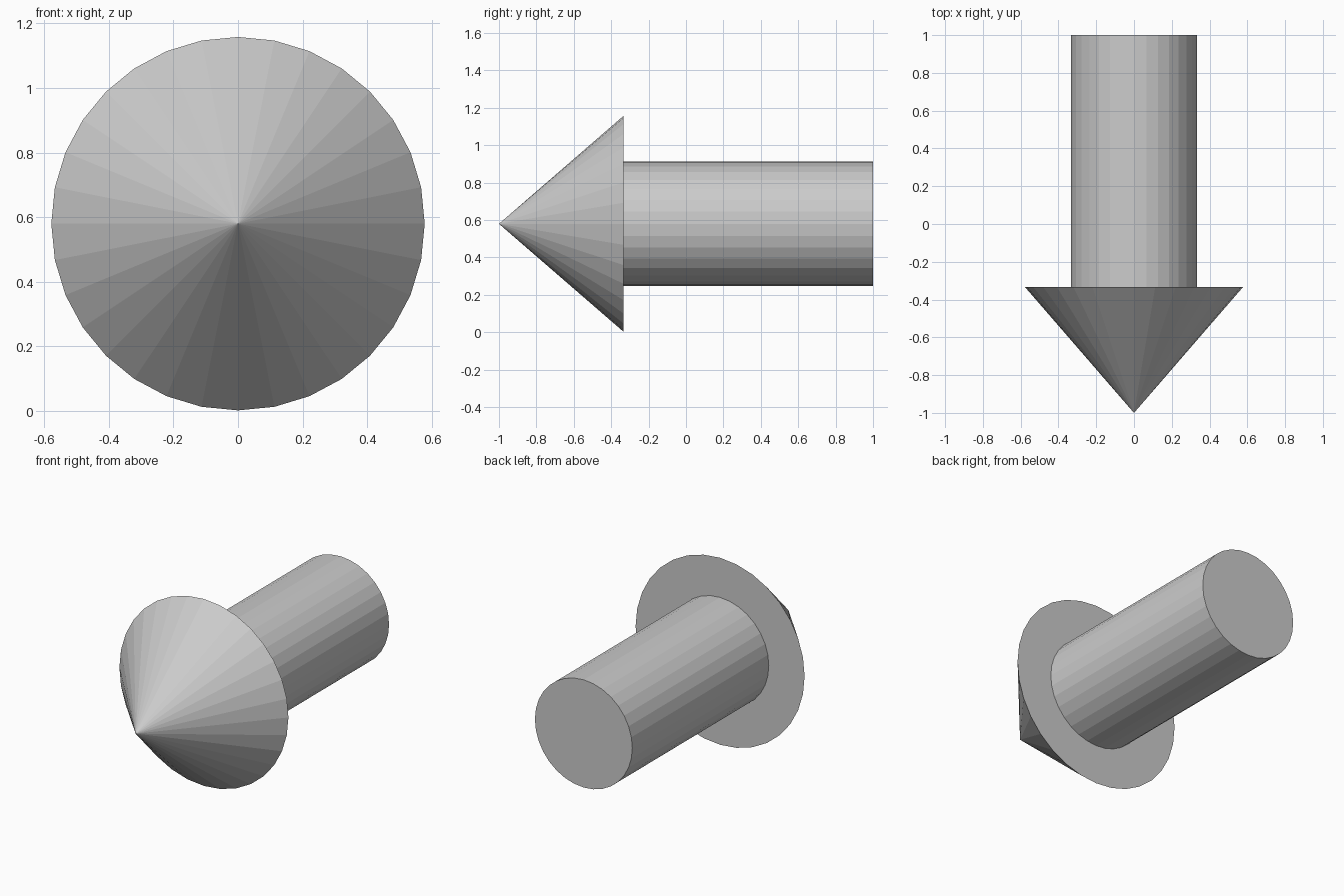
import bpy, bmesh, math
from mathutils import Matrix, Vector

if "Cube" in bpy.data.objects:
    bpy.data.objects.remove(bpy.data.objects["Cube"])

SIDES = 32
HEAD_R, SHAFT_R = 0.578, 0.333
TIP_Y, NECK_Y, END_Y = -1.0, -0.333, 1.0
AXIS_Z = 0.58

bm = bmesh.new()

# Pointed head: cone with its tip towards the front
depth = NECK_Y - TIP_Y
placement = (Matrix.Translation((0, (TIP_Y + NECK_Y) / 2, AXIS_Z))
             @ Matrix.Rotation(math.radians(90), 4, 'X'))
bmesh.ops.create_cone(bm, cap_ends=True, cap_tris=False, segments=SIDES,
                      radius1=HEAD_R, radius2=0, depth=depth, matrix=placement)
bmesh.ops.remove_doubles(bm, verts=bm.verts[:], dist=1e-5)
cap = max(bm.faces, key=lambda f: len(f.verts))


def extrude(face):
    return bmesh.ops.extrude_discrete_faces(bm, faces=[face])["faces"][0]


# Flat shoulder: step the back face of the head in to the shaft radius
cap = extrude(cap)
bmesh.ops.scale(bm, verts=cap.verts[:], vec=Vector((1, 1, 1)) * SHAFT_R / HEAD_R,
                space=Matrix.Translation((0, -NECK_Y, -AXIS_Z)))

# Shaft: pull the inner disc straight back
cap = extrude(cap)
bmesh.ops.translate(bm, verts=cap.verts[:], vec=(0, END_Y - NECK_Y, 0))

bmesh.ops.recalc_face_normals(bm, faces=bm.faces[:])
mesh = bpy.data.meshes.new("arrow")
bm.to_mesh(mesh)
bm.free()
bpy.context.collection.objects.link(bpy.data.objects.new("arrow", mesh))
